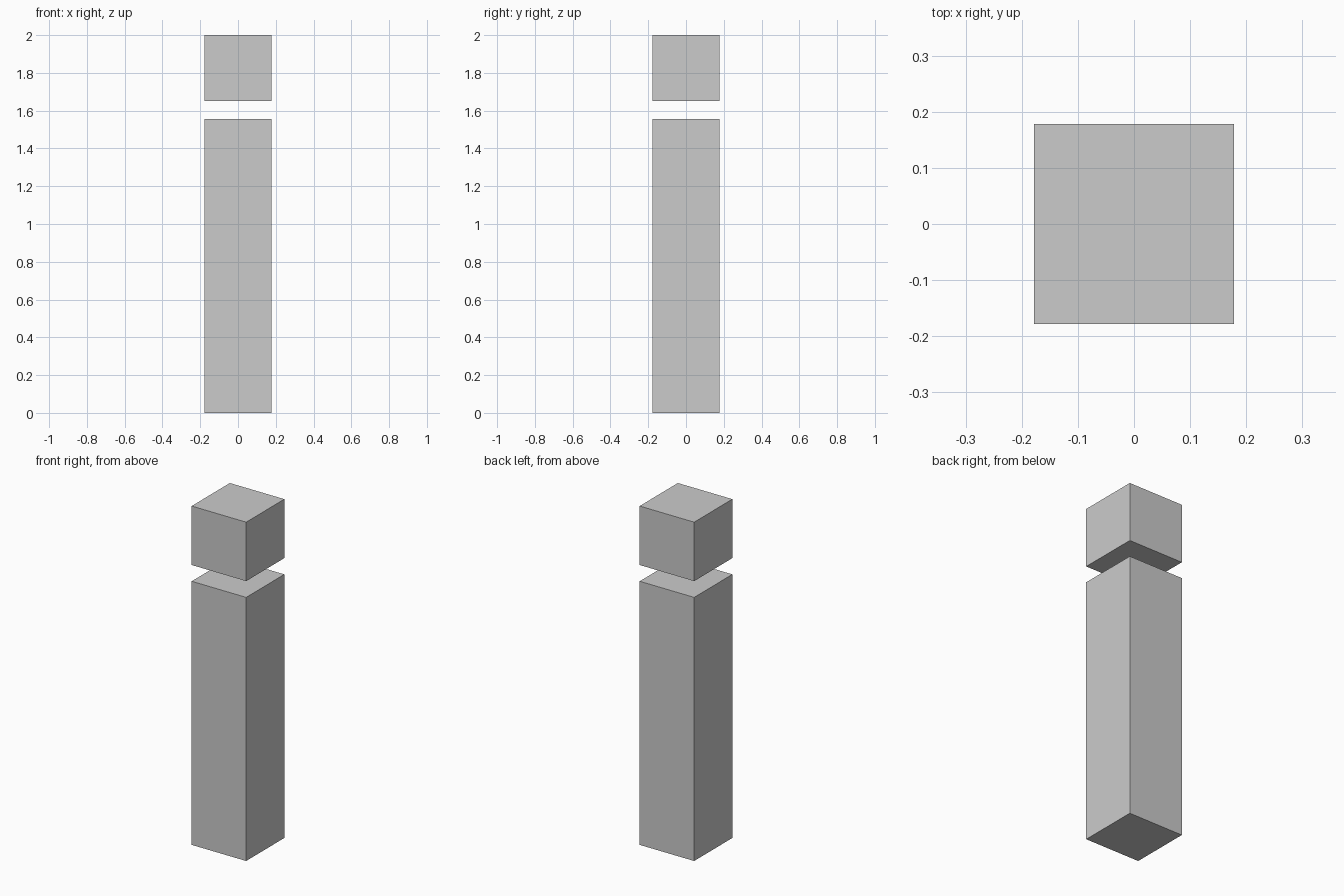
import bpy

if "Cube" in bpy.data.objects:
    bpy.data.objects.remove(bpy.data.objects["Cube"])

WIDTH = 0.356


def block(name, z_min, z_max):
    """Square block centred on the z axis, spanning z_min to z_max."""
    bpy.ops.mesh.primitive_cube_add(size=1, location=(0, 0, (z_min + z_max) / 2))
    obj = bpy.context.object
    obj.name = name
    obj.scale = (WIDTH, WIDTH, z_max - z_min)
    bpy.ops.object.transform_apply(location=False, rotation=False, scale=True)
    return obj


# Tall square post
block("post", 0.0, 1.556)

# Floating block above the gap
block("top_block", 1.652, 2.0)
